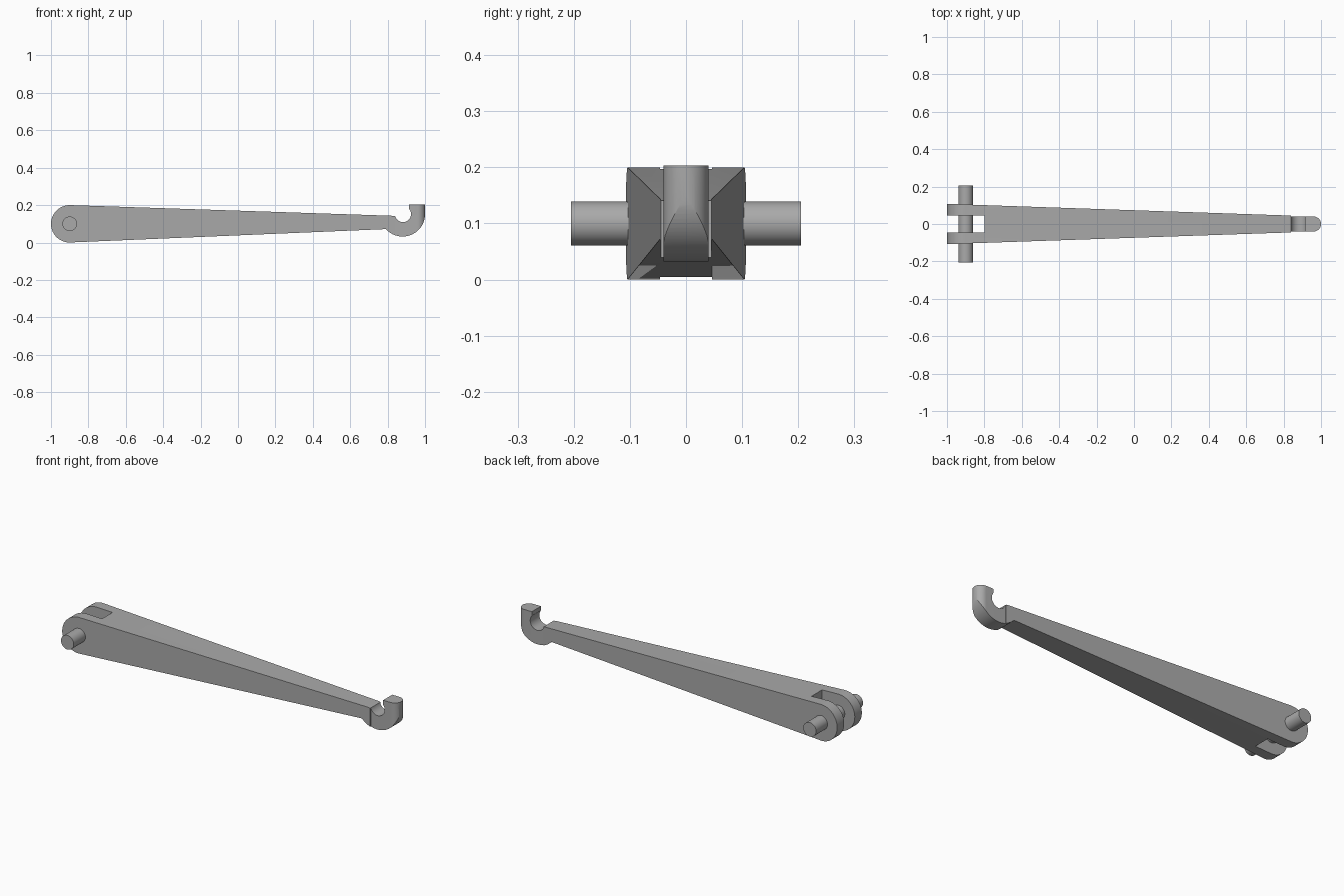
import bpy, bmesh, math
from mathutils import Vector

if "Cube" in bpy.data.objects:
    bpy.data.objects.remove(bpy.data.objects["Cube"], do_unlink=True)

steel = bpy.data.materials.new("plain grey metal")
steel.use_nodes = True
grey = (0.4, 0.4, 0.4, 1)
steel.diffuse_color = grey
steel.node_tree.nodes["Principled BSDF"].inputs["Base Color"].default_value = grey


def arc(cx, cy, r, start, end, steps):
    angles = [math.radians(start + (end - start) * i / steps) for i in range(steps + 1)]
    return [(cx + r * math.cos(a), cy + r * math.sin(a)) for a in angles]


def prism(name, outline, low, high, axis):
    """Extrude an outline along y (outline in x, z) or z (outline in x, y)."""
    def place(p, d):
        return Vector((p[0], d, p[1]) if axis == "y" else (p[0], p[1], d))
    bm = bmesh.new()
    face = bm.faces.new([bm.verts.new(place(p, low)) for p in outline])
    moved = bmesh.ops.extrude_face_region(bm, geom=[face])["geom"]
    shift = place((0, 0), high - low)
    bmesh.ops.translate(bm, vec=shift, verts=[v for v in moved if isinstance(v, bmesh.types.BMVert)])
    bmesh.ops.recalc_face_normals(bm, faces=bm.faces)
    mesh = bpy.data.meshes.new(name)
    bm.to_mesh(mesh)
    bm.free()
    mesh.materials.append(steel)
    obj = bpy.data.objects.new(name, mesh)
    bpy.context.collection.objects.link(obj)
    return obj


def select(obj):
    bpy.ops.object.select_all(action="DESELECT")
    obj.select_set(True)
    bpy.context.view_layer.objects.active = obj


def carve(obj, cutter, operation):
    cutter.hide_render = True
    mod = obj.modifiers.new(operation, "BOOLEAN")
    mod.operation, mod.object, mod.solver = operation, cutter, "EXACT"
    select(obj)
    bpy.ops.object.modifier_apply(modifier=mod.name)
    bpy.data.objects.remove(cutter, do_unlink=True)


# Side profile: round eye, tapering arm and open hook
side = arc(-0.9, 0.1, 0.1, 88, 268, 32)
side += arc(0.88, 0.152, 0.12, 222, 360, 32)
side += [(1.0, 0.203), (0.915, 0.203)]
side += arc(0.882, 0.152, 0.043, 40, -165, 28)
side += [(0.825, 0.143)]
arm = prism("hooked_arm", side, -0.2, 0.2, "y")

# Plan outline: tapering sides, narrower hook with a rounded end
plan = [(-1.1, -0.111), (0.84, -0.045), (0.84, -0.04)]
plan += arc(0.96, 0, 0.04, -90, 90, 24)
plan += [(0.84, 0.04), (0.84, 0.045), (-1.1, 0.111)]
carve(arm, prism("plan_cutter", plan, -0.5, 0.5, "z"), "INTERSECT")

# Fork slot between the two prongs
slot = [(-1.2, -0.046), (-0.8, -0.046), (-0.8, 0.046), (-1.2, 0.046)]
carve(arm, prism("slot_cutter", slot, -0.5, 0.5, "z"), "DIFFERENCE")

# Pivot pin through the fork
pin = prism("pivot_pin", arc(-0.9, 0.1, 0.039, 0, 352.5, 47), -0.205, 0.205, "y")

for part in (arm, pin):
    select(part)
    bpy.ops.object.shade_smooth_by_angle(angle=math.radians(25))
